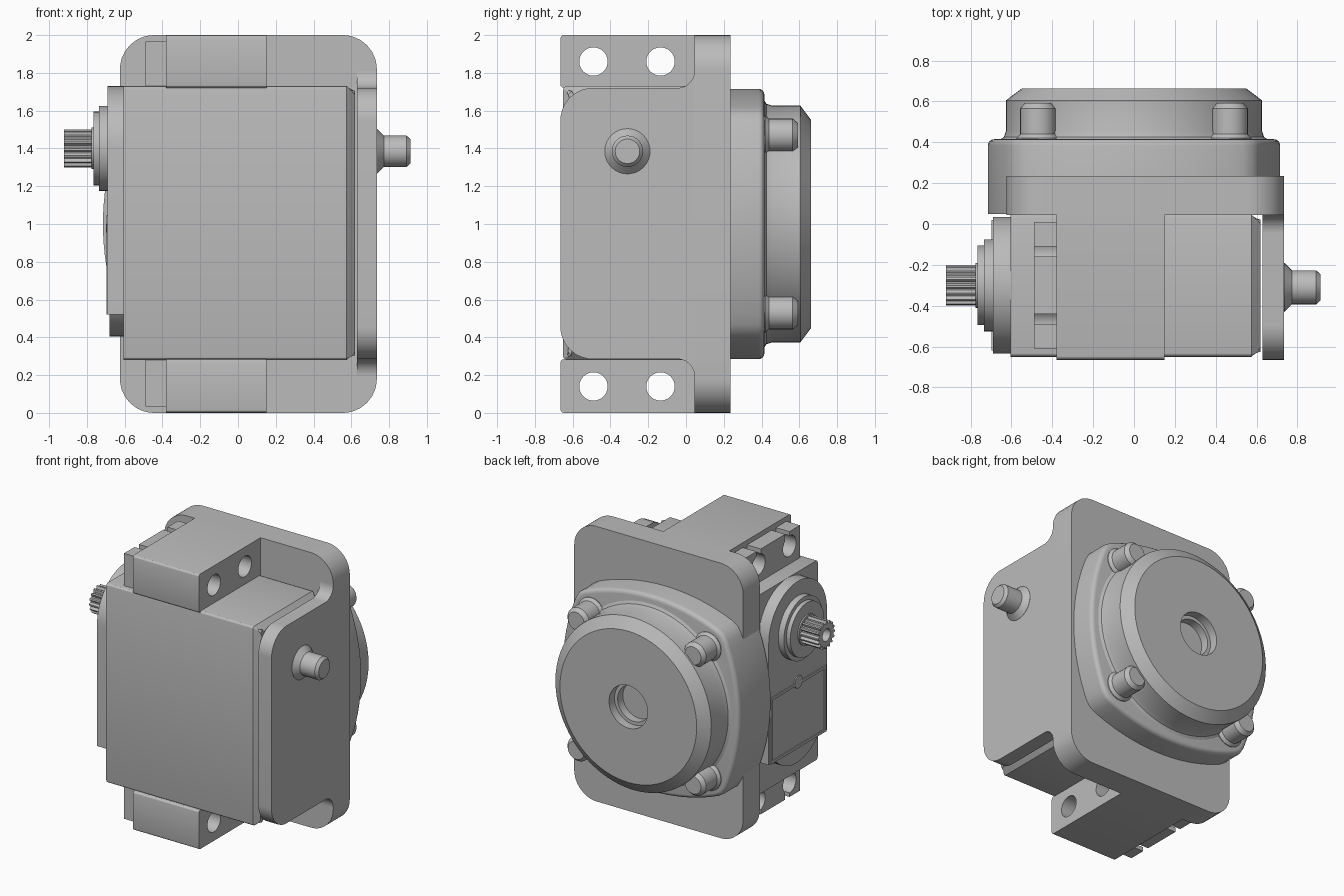
import bpy, bmesh, math
from math import cos, sin, pi, radians
from mathutils import Vector

if "Cube" in bpy.data.objects:
    bpy.data.objects.remove(bpy.data.objects["Cube"])

GREY = (0.5, 0.5, 0.5, 1)
mat = bpy.data.materials.new("metal grey")
mat.use_nodes = True
mat.diffuse_color = GREY
mat.node_tree.nodes["Principled BSDF"].inputs["Base Color"].default_value = GREY


def finish(name, bm):
    bmesh.ops.recalc_face_normals(bm, faces=bm.faces)
    me = bpy.data.meshes.new(name)
    bm.to_mesh(me)
    bm.free()
    me.materials.append(mat)
    me.shade_smooth()
    me.set_sharp_from_angle(angle=radians(28))
    ob = bpy.data.objects.new(name, me)
    bpy.context.scene.collection.objects.link(ob)
    return ob


def place(axis, u, v, d):
    return (d, u, v) if axis == "x" else (u, d, v)


def rounded(corners, seg=8):
    """Outline from (u, v, radius) corners, each one filleted."""
    out = []
    for i, (u, v, r) in enumerate(corners):
        p = Vector((u, v))
        a = (Vector(corners[i - 1][:2]) - p).normalized()
        b = (Vector(corners[(i + 1) % len(corners)][:2]) - p).normalized()
        if r == 0:
            out.append(p)
            continue
        half = a.angle(b) / 2
        start, end = p + a * r / math.tan(half), p + b * r / math.tan(half)
        c = p + (a + b).normalized() * r / sin(half)
        for k in range(seg + 1):
            d = start.lerp(end, k / seg) - c
            out.append(c + d.normalized() * r)
    return out


def circle(u, v, r, n=48):
    return [(u + r * cos(2 * pi * i / n), v + r * sin(2 * pi * i / n)) for i in range(n)]


def prism(name, axis, outline, d0, d1, bevel=0, bevel_at=None):
    bm = bmesh.new()
    ends = [[bm.verts.new(place(axis, u, v, d)) for u, v in outline] for d in (d0, d1)]
    n = len(outline)
    for i in range(n):
        j = (i + 1) % n
        bm.faces.new((ends[0][i], ends[0][j], ends[1][j], ends[1][i]))
    caps = [bm.faces.new(e) for e in ends]
    if bevel:
        bmesh.ops.recalc_face_normals(bm, faces=bm.faces)
        bmesh.ops.bevel(bm, geom=list(caps[1].edges), offset=bevel,
                        segments=bevel_at or 1, profile=0.5, affect="EDGES")
    return finish(name, bm)


def lathe(name, axis, u, v, profile, n=48):
    """Turn (radius, distance) points about an axis through (u, v)."""
    bm = bmesh.new()
    rings = [[bm.verts.new(place(axis, a, b, d)) for a, b in circle(u, v, r, n)]
             for r, d in profile]
    for lo, hi in zip(rings, rings[1:]):
        for i in range(n):
            j = (i + 1) % n
            bm.faces.new((lo[i], lo[j], hi[j], hi[i]))
    bm.faces.new(rings[0])
    bm.faces.new(rings[-1])
    return finish(name, bm)


def box(name, lo, hi, bevel=0.0):
    bm = bmesh.new()
    bmesh.ops.create_cube(bm, size=1)
    for vert in bm.verts:
        vert.co = [l + (c + 0.5) * (h - l) for c, l, h in zip(vert.co, lo, hi)]
    if bevel:
        bmesh.ops.bevel(bm, geom=bm.edges[:], offset=bevel, segments=3,
                        profile=0.5, affect="EDGES")
    return finish(name, bm)


def cut(ob, cutters):
    for c in cutters:
        c.hide_render = True
        m = ob.modifiers.new("cut", "BOOLEAN")
        m.operation, m.solver, m.object = "DIFFERENCE", "EXACT", c
    deps = bpy.context.evaluated_depsgraph_get()
    me = bpy.data.meshes.new_from_object(ob.evaluated_get(deps))
    ob.modifiers.clear()
    ob.data = me
    me.set_sharp_from_angle(angle=radians(28))
    for c in cutters:
        bpy.data.objects.remove(c)


# Bracket: upright back plate and side plate with blended inner corners
prism("bracket_back_plate", "y",
      rounded([(-0.625, 0, 0.18), (0.735, 0, 0.18), (0.735, 2, 0.18), (-0.625, 2, 0.18)]),
      0.045, 0.235)
prism("bracket_side_plate", "x",
      rounded([(-0.665, 0.285, 0.17), (0.045, 0.285, 0.09), (0.045, 0.18, 0), (0.23, 0.18, 0),
               (0.23, 1.82, 0), (0.045, 1.82, 0), (0.045, 1.72, 0.09), (-0.665, 1.72, 0.17)]),
      0.63, 0.735)

# Servo case with a chamfered end
prism("servo_case", "x",
      rounded([(-0.65, 0.28, 0.02), (0.046, 0.28, 0.02), (0.046, 1.73, 0.02), (-0.65, 1.73, 0.02)], 3),
      -0.605, 0.62, 0.045)

# Mounting ears and slotted spacers, above and below
for side, z0, z1, s0, s1 in (("upper", 1.72, 2, 1.72, 1.965), ("lower", 0, 0.285, 0.035, 0.285)):
    zc = 1.86 if side == "upper" else 0.14
    ear = prism(side + "_ear", "x",
                rounded([(-0.665, z0, 0.02), (0.05, z0, 0), (0.05, z1, 0), (-0.665, z1, 0.02)], 3),
                -0.38, 0.15)
    spacer = box(side + "_spacer", (-0.49, -0.61, s0), (-0.379, 0.01, s1))
    holes = [(-0.49, zc), (-0.135, zc)]
    cut(ear, [prism("hole_cutter", "x", circle(y, z, 0.075, 32), -0.6, 0.3) for y, z in holes])
    slots = [prism("hole_cutter", "x", circle(y, z, 0.075, 32), -0.6, -0.3) for y, z in holes]
    far = 2.1 if side == "upper" else -0.1
    for y in (-0.465, -0.135):
        slots.append(box("slot_cutter", (-0.6, y - 0.025, min(zc, far)), (-0.36, y + 0.025, max(zc, far))))
    cut(spacer, slots)

# Gear side of the servo: housing, panel and stepped output
SY, SZ = -0.3, 1.4
housing = [(SY + 0.335 * cos(pi * i / 32), SZ + 0.33 * sin(pi * i / 32)) for i in range(33)]
prism("gear_housing", "x", housing + [(-0.635, 0.52), (0.035, 0.52)], -0.69, -0.6)
prism("lower_housing_round", "x", circle(SY, 0.735, 0.33), -0.68, -0.6)
for z in (0.53, 0.99):
    box("panel_rim", (-0.697, -0.62, z - 0.01), (-0.689, 0.02, z + 0.01))
for y in (-0.61, 0.01):
    box("panel_rim", (-0.697, y - 0.01, 0.54), (-0.689, y + 0.01, 0.98))
prism("panel_latch", "x", circle(SY, 1.0, 0.045, 24), -0.698, -0.688)
lathe("output_collar", "x", SY, SZ,
      [(0.225, -0.68), (0.225, -0.735), (0.195, -0.735), (0.195, -0.765),
       (0.11, -0.765), (0.11, -0.775)])
teeth = []
for i in range(64):
    r = 0.1 if i % 4 < 2 else 0.082
    a = 2 * pi * i / 64
    teeth.append((SY + r * cos(a), SZ + r * sin(a)))
spline = prism("splined_shaft", "x", teeth, -0.76, -0.92)
cut(spline, [prism("bore_cutter", "x", circle(SY, SZ, 0.045, 24), -1, -0.82)])

# Pivot pin on the side plate
lathe("pivot_pin", "x", -0.31, 1.385,
      [(0.12, 0.73), (0.12, 0.736), (0.083, 0.773), (0.083, 0.892), (0.065, 0.912)], 32)

# Boss base: square outline with bowed sides
R, BOW = 1.4, 0.715
bowed = []
for q in range(4):
    t = q * pi / 2
    for k in range(-10, 11):
        a = radians(22.5) * k / 10
        u, v = BOW - R + R * cos(a), R * sin(a)
        bowed.append((u * cos(t) - v * sin(t), 1 + u * sin(t) + v * cos(t)))
    c = 0.5805
    bowed.append((c * (cos(t) - sin(t)), 1 + c * (sin(t) + cos(t))))
prism("boss_base", "y", bowed, 0.05, 0.415, 0.03, 4)

# Round cover with a stepped recess
lathe("boss_cover", "y", 0, 1,
      [(0.13, 0.54), (0.13, 0.6), (0.155, 0.6), (0.155, 0.663), (0.55, 0.663),
       (0.627, 0.605), (0.627, 0.455), (0.637, 0.425), (0.665, 0.41)], 72)

# Cover bolts
for sx in (-1, 1):
    for sz in (-1, 1):
        lathe("cover_bolt", "y", 0.47 * sx, 1 + 0.47 * sz,
              [(0.105, 0.4), (0.105, 0.42), (0.088, 0.44), (0.088, 0.565), (0.065, 0.592)], 24)
